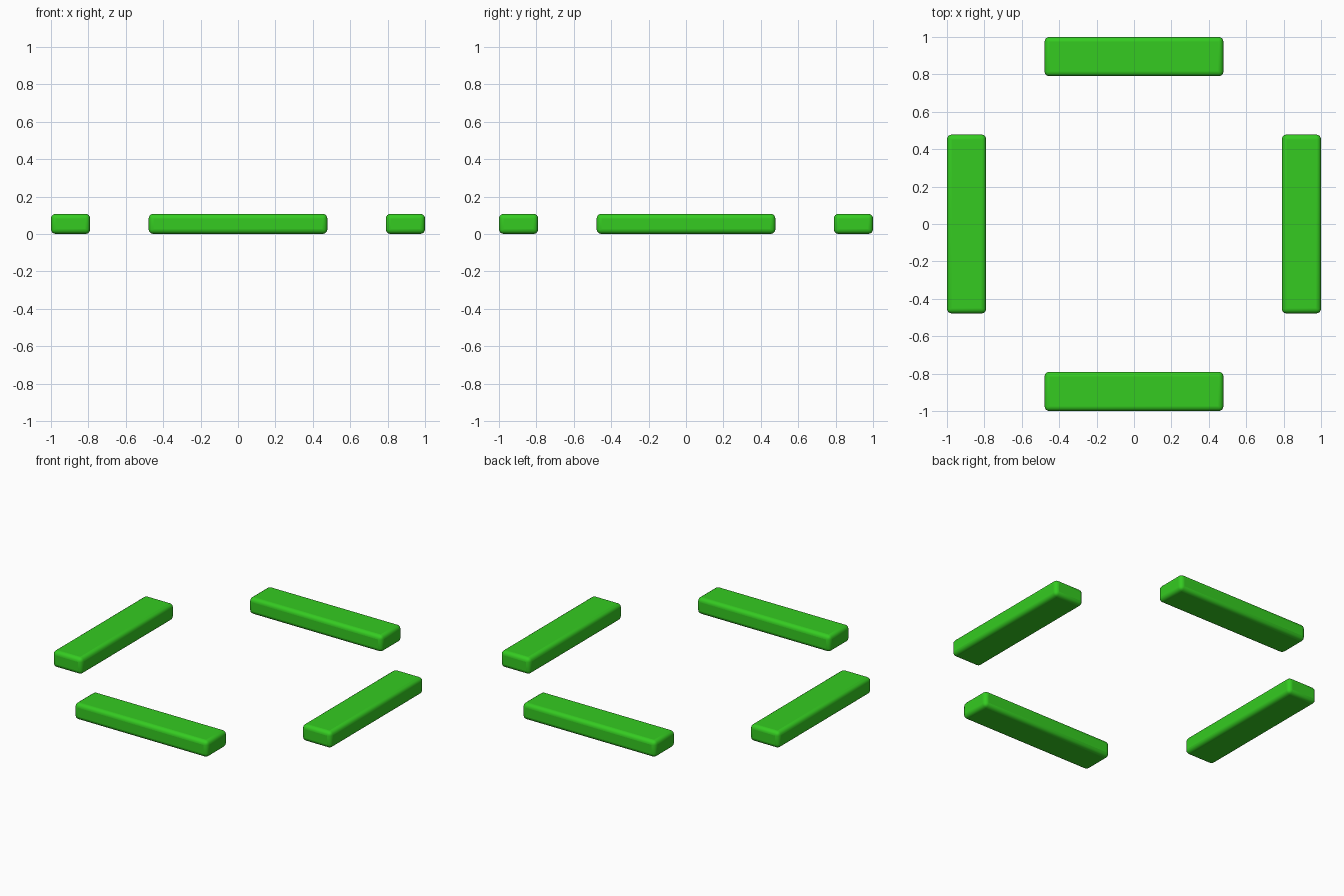
import bpy
import math

if "Cube" in bpy.data.objects:
    bpy.data.objects.remove(bpy.data.objects["Cube"])

LENGTH, WIDTH, HEIGHT = 0.956, 0.21, 0.107

green = bpy.data.materials.new("green")
green.diffuse_color = (0.035, 0.6, 0.015, 1)
green.use_nodes = True
green.node_tree.nodes["Principled BSDF"].inputs["Base Color"].default_value = green.diffuse_color


def rounded_bar(name, angle):
    """One rounded bar, lying tangent to the square at the given angle."""
    r = 1 - WIDTH / 2
    bpy.ops.mesh.primitive_cube_add(size=1)
    bar = bpy.context.object
    bar.name = name
    bar.scale = (WIDTH, LENGTH, HEIGHT)
    bpy.ops.object.transform_apply(location=False, rotation=False, scale=True)
    bar.location = (r * math.cos(angle), r * math.sin(angle), HEIGHT / 2)
    bar.rotation_euler.z = angle
    bevel = bar.modifiers.new("rounded_edges", 'BEVEL')
    bevel.width = 0.025
    bevel.segments = 4
    bar.data.materials.append(green)
    bpy.ops.object.shade_smooth_by_angle(angle=math.radians(40))


# Four bars around the centre
for i, side in enumerate(("right", "back", "left", "front")):
    rounded_bar(side + "_bar", i * math.pi / 2)
